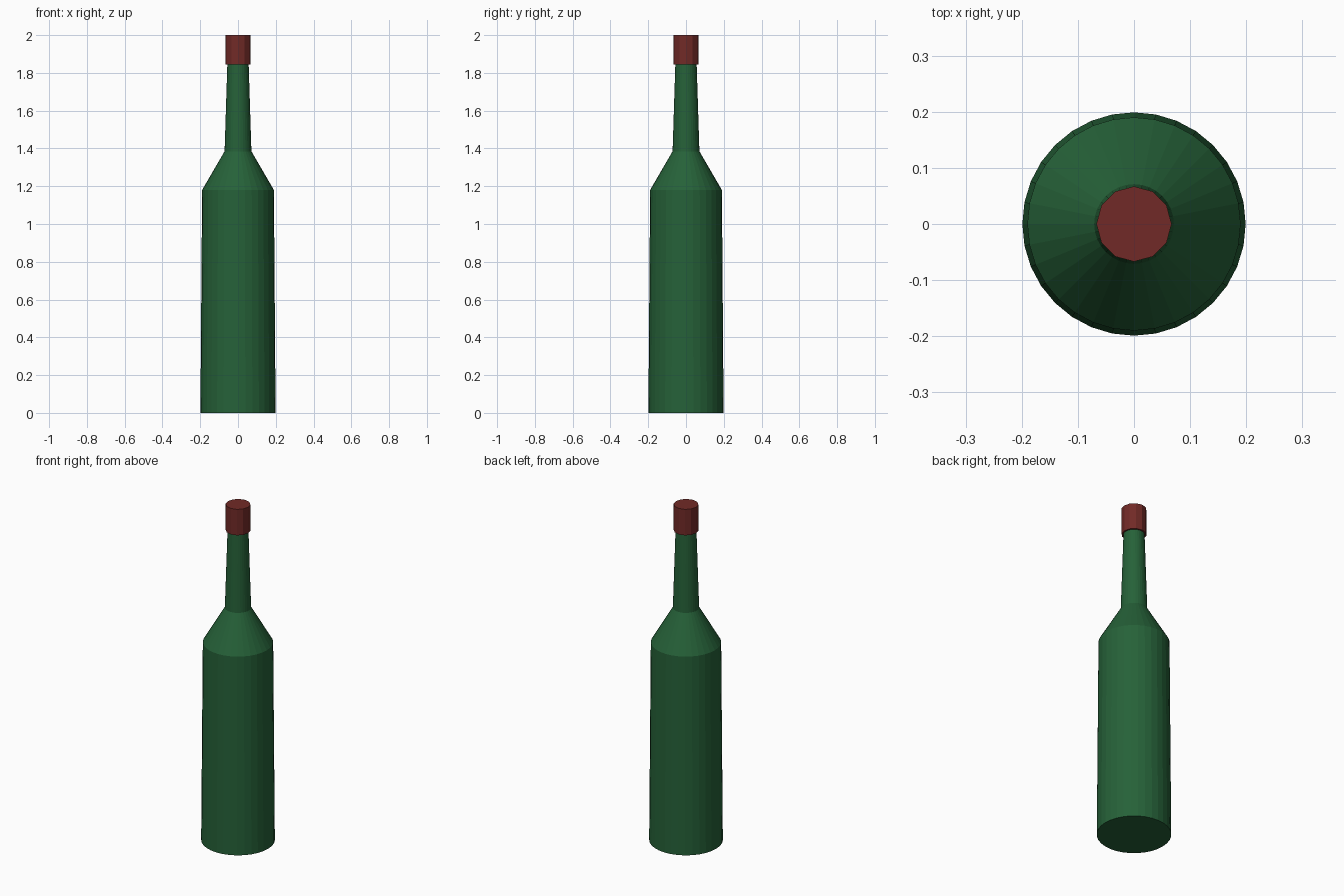
import bpy, bmesh
from math import cos, sin, tau

if "Cube" in bpy.data.objects:
    bpy.data.objects.remove(bpy.data.objects["Cube"])


def material(name, color):
    m = bpy.data.materials.new(name)
    m.diffuse_color = color
    m.use_nodes = True
    m.node_tree.nodes["Principled BSDF"].inputs["Base Color"].default_value = m.diffuse_color
    return m


def lathe(name, profile, sides, mat):
    """Closed flat-faced solid of revolution from (radius, z) pairs."""
    bm = bmesh.new()
    rings = [[bm.verts.new((r * cos(tau * i / sides), r * sin(tau * i / sides), z))
              for i in range(sides)] for r, z in profile]
    for a, b in zip(rings, rings[1:]):
        for i in range(sides):
            j = (i + 1) % sides
            bm.faces.new((a[i], a[j], b[j], b[i]))
    bm.faces.new(rings[0][::-1])
    bm.faces.new(rings[-1])
    mesh = bpy.data.meshes.new(name)
    bm.to_mesh(mesh)
    bm.free()
    mesh.materials.append(mat)
    obj = bpy.data.objects.new(name, mesh)
    bpy.context.collection.objects.link(obj)
    return obj


green = material("green_glass", (0.019, 0.12, 0.04, 1))
red = material("red_cap", (0.165, 0.023, 0.02, 1))

# Tapered body, sloping shoulder and neck
lathe("bottle", [(0.199, 0), (0.19, 1.18), (0.071, 1.385), (0.056, 1.86)], 32, green)

# Cap over the neck
lathe("cap", [(0.067, 1.845), (0.067, 2.0)], 12, red)
